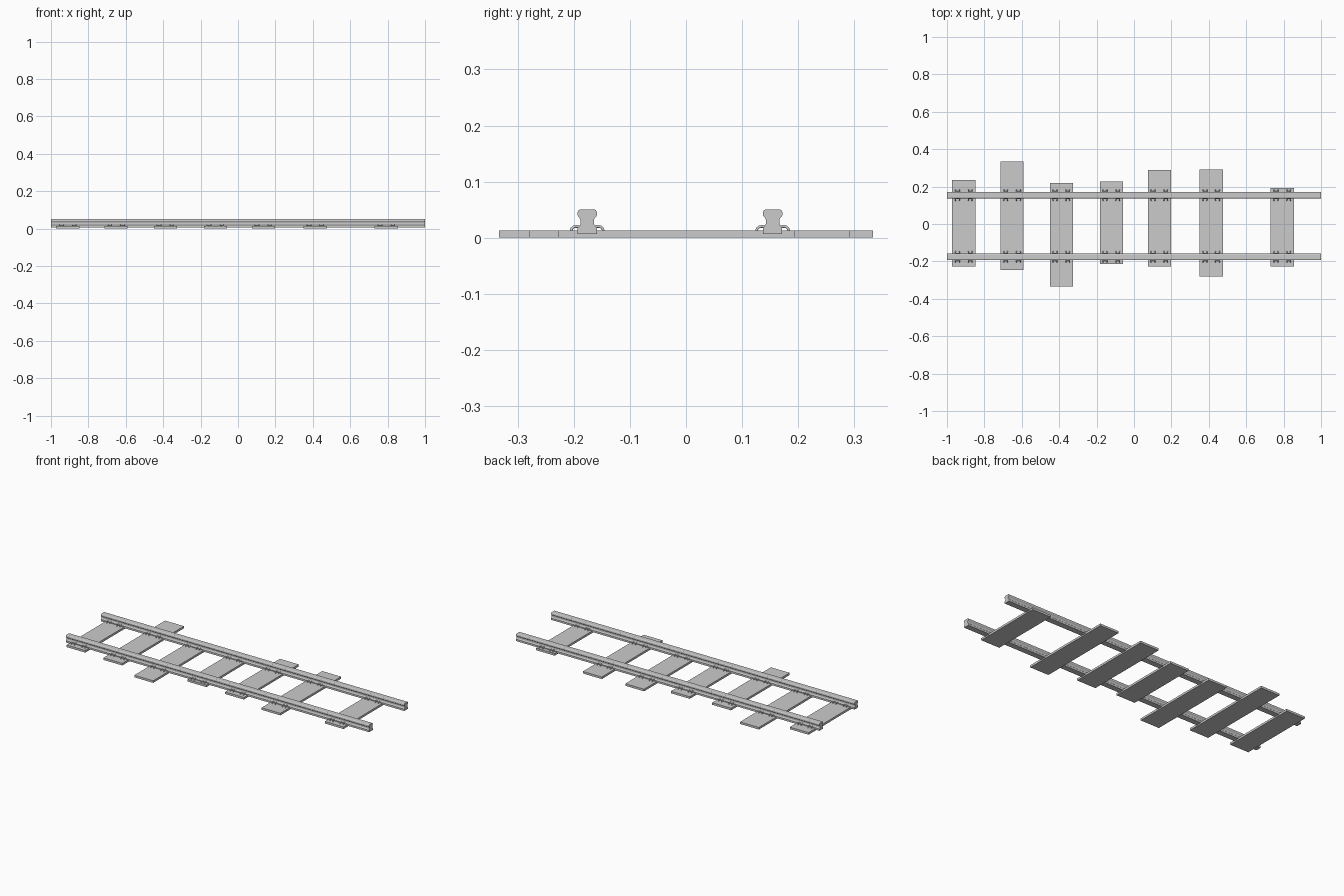
import bpy, bmesh

if "Cube" in bpy.data.objects:
    bpy.data.objects.remove(bpy.data.objects["Cube"])

RAILS = (-0.176, 0.1545)
TOP = 0.0125  # sleeper top

# sleepers: centre x, near end y, far end y
SLEEPERS = [(-0.91, -0.227, 0.234), (-0.652, -0.247, 0.3335), (-0.388, -0.3335, 0.219),
            (-0.121, -0.213, 0.226), (0.136, -0.227, 0.289), (0.413, -0.28, 0.292),
            (0.793, -0.227, 0.193)]
WIDTH = 0.124


def extrude_x(name, pts, x0, x1):
    bm = bmesh.new()
    face = bm.faces.new([bm.verts.new((x0, y, z)) for y, z in pts])
    ext = bmesh.ops.extrude_face_region(bm, geom=[face])
    verts = [g for g in ext["geom"] if isinstance(g, bmesh.types.BMVert)]
    bmesh.ops.translate(bm, verts=verts, vec=(x1 - x0, 0, 0))
    bmesh.ops.recalc_face_normals(bm, faces=bm.faces)
    me = bpy.data.meshes.new(name)
    bm.to_mesh(me)
    bm.free()
    ob = bpy.data.objects.new(name, me)
    bpy.context.collection.objects.link(ob)
    return ob


# wooden sleepers of uneven length
for i, (x, y0, y1) in enumerate(SLEEPERS):
    extrude_x(f"sleeper_{i + 1}", [(y0, 0), (y1, 0), (y1, TOP), (y0, TOP)],
              x - WIDTH / 2, x + WIDTH / 2)

# rails: half profile mirrored about the rail centre line
HALF = [(0.017, 0.007), (0.017, 0.018), (0.0135, 0.0215), (0.012, 0.025), (0.012, 0.032),
        (0.0135, 0.035), (0.0165, 0.038), (0.0175, 0.041), (0.017, 0.046), (0.0155, 0.049),
        (0.013, 0.0505)]
for name, yc in zip(("front_rail", "back_rail"), RAILS):
    prof = [(yc + y, z) for y, z in HALF] + [(yc - y, z) for y, z in reversed(HALF)]
    extrude_x(name, prof, -1, 1)

# spring clips: bent rod loops on both sides of each rail
ARCH = [(0.014, 0.0195), (0.019, 0.0205), (0.024, 0.0195), (0.0275, 0.0165), (0.029, 0.0115)]
curve = bpy.data.curves.new("rail_clips", "CURVE")
curve.dimensions = "3D"
curve.bevel_depth = 0.0027
curve.bevel_resolution = 1
curve.use_fill_caps = True
for sx, _, _ in SLEEPERS:
    for yc in RAILS:
        for side in (-1, 1):
            for off in (-0.034, 0.034):
                for leg in (-0.01, 0.01):
                    sp = curve.splines.new("POLY")
                    sp.points.add(len(ARCH) - 1)
                    for p, (y, z) in zip(sp.points, ARCH):
                        p.co = (sx + off + leg, yc + side * y, z, 1)
                # cross bar joining the two legs at the rail foot
                sp = curve.splines.new("POLY")
                sp.points.add(1)
                for p, leg in zip(sp.points, (-0.01, 0.01)):
                    p.co = (sx + off + leg, yc + side * 0.019, 0.0195, 1)
clips = bpy.data.objects.new("rail_clips", curve)
bpy.context.collection.objects.link(clips)
